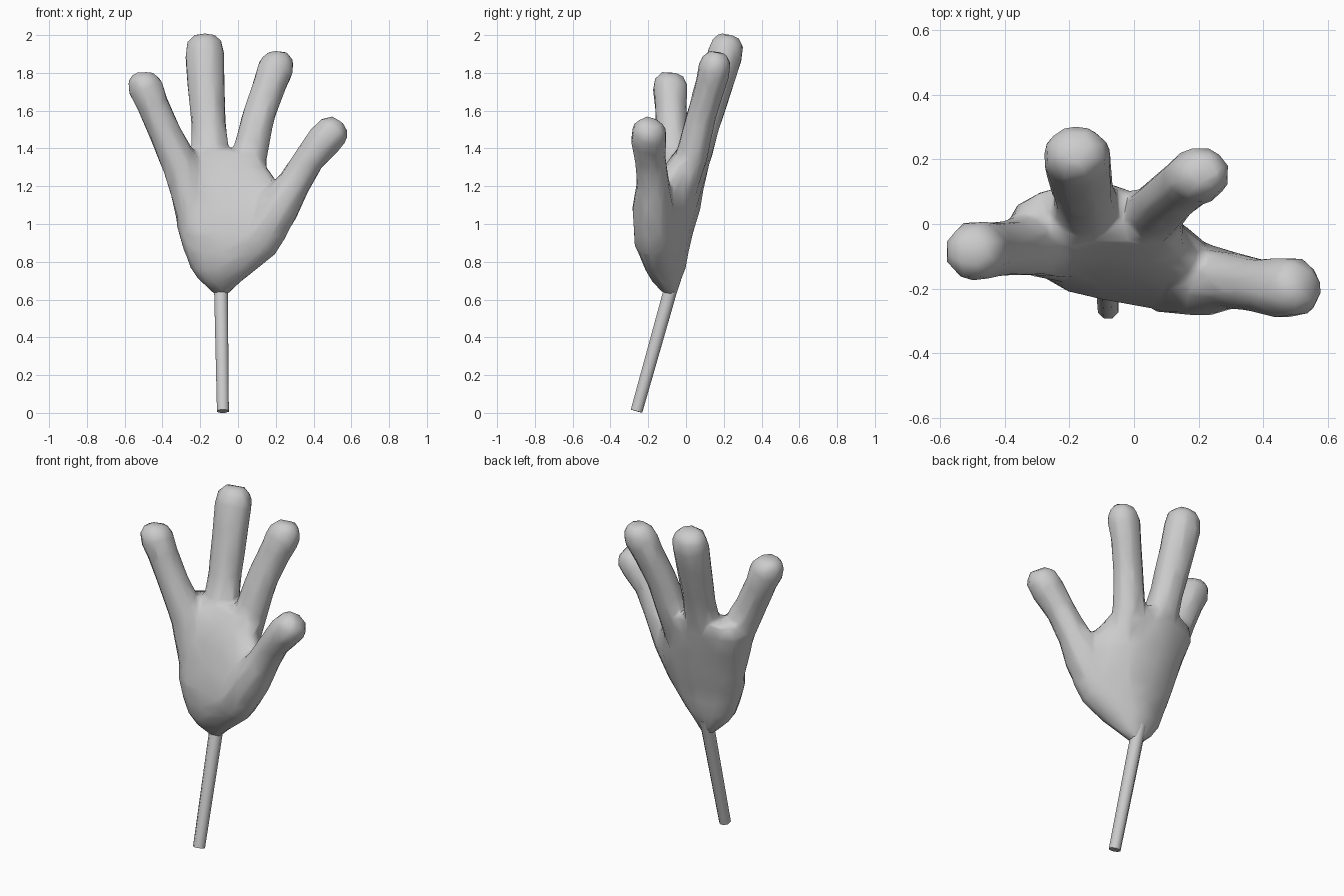
import bpy, bmesh, math
from mathutils import Vector

if "Cube" in bpy.data.objects:
    bpy.data.objects.remove(bpy.data.objects["Cube"])


def loft(name, rings):
    """Mesh from a stack of equal-length closed rings, capped at both ends."""
    bm = bmesh.new()
    loops = [[bm.verts.new(p) for p in r] for r in rings]
    n = len(loops[0])
    for a, b in zip(loops, loops[1:]):
        for i in range(n):
            j = (i + 1) % n
            bm.faces.new((a[i], a[j], b[j], b[i]))
    bm.faces.new(loops[0][::-1])
    bm.faces.new(loops[-1])
    bmesh.ops.recalc_face_normals(bm, faces=bm.faces)
    me = bpy.data.meshes.new(name)
    bm.to_mesh(me)
    bm.free()
    ob = bpy.data.objects.new(name, me)
    bpy.context.collection.objects.link(ob)
    return ob


def tube(name, path, sides=8, depth=1.0):
    """Tapered tube through (x, y, z, radius) points; depth flattens it front to back."""
    pts = [Vector(p[:3]) for p in path]
    rings = []
    for k, p in enumerate(pts):
        t = (pts[min(k + 1, len(pts) - 1)] - pts[max(k - 1, 0)]).normalized()
        u = Vector((0, 1, 0)).cross(t).normalized()
        v = t.cross(u) * depth
        r = path[k][3]
        rings.append([p + r * (math.cos(a) * u + math.sin(a) * v)
                      for a in (math.tau * (i + 0.5) / sides for i in range(sides))])
    return loft(name, rings)


# Palm: elliptical sections (z, centre x, centre y, half width, half depth),
# with the thumb side bent forward
sections = [(0.63, -.09, -.085, .04, .035), (0.70, -.09, -.105, .115, .078),
            (0.76, -.075, -.11, .175, .11), (0.84, -.04, -.11, .24, .125),
            (0.95, -.025, -.10, .295, .14), (1.08, -.025, -.06, .315, .14),
            (1.20, -.07, -.03, .295, .13), (1.31, -.12, .005, .275, .12),
            (1.39, -.13, .035, .23, .09)]
rings = []
for z, cx, cy, rx, ry in sections:
    ring = []
    for i in range(14):
        a = math.tau * i / 14
        x = cx + rx * math.cos(a)
        ring.append((x, cy + ry * math.sin(a) - 0.32 * max(0, x + .03), z))
    rings.append(ring)
palm = loft("hand", rings)

# Fingers, rooted inside the palm
fingers = {
    "little_finger": [(-.20, -.09, .95, .10), (-.29, -.06, 1.28, .107),
                      (-.385, -.075, 1.48, .09), (-.455, -.08, 1.64, .09),
                      (-.488, -.083, 1.72, .10), (-.505, -.084, 1.765, .088),
                      (-.508, -.08, 1.80, .055)],
    "middle_finger": [(-.13, -.07, 1.05, .10), (-.145, .045, 1.36, .108),
                      (-.155, .095, 1.52, .098), (-.17, .165, 1.75, .106),
                      (-.176, .207, 1.90, .111), (-.178, .222, 1.96, .10),
                      (-.18, .232, 2.0, .06)],
    "index_finger": [(.03, -.07, 1.05, .10), (.06, .03, 1.36, .10),
                     (.108, .08, 1.57, .092), (.168, .13, 1.74, .094),
                     (.198, .15, 1.82, .102), (.213, .162, 1.87, .09),
                     (.215, .17, 1.91, .055)],
    "thumb": [(.10, -.165, .90, .115), (.21, -.175, 1.08, .118),
              (.30, -.175, 1.22, .092), (.38, -.19, 1.35, .087),
              (.455, -.197, 1.44, .10), (.51, -.195, 1.50, .095),
              (.54, -.185, 1.535, .055)],
}
for name, path in fingers.items():
    finger = tube(name, path, depth=0.9 if name[:2] in ("mi", "in") else 1.0)
    finger.hide_render = True
    mod = palm.modifiers.new("join_" + name, 'BOOLEAN')
    mod.operation = 'UNION'
    mod.solver = 'EXACT'
    mod.object = finger

# Blend the joints, then reduce to a coarse sculpted surface
mod = palm.modifiers.new("blend", 'REMESH')
mod.mode = 'VOXEL'
mod.voxel_size = 0.018
mod = palm.modifiers.new("soften", 'SMOOTH')
mod.factor = 0.5
mod.iterations = 5
mod = palm.modifiers.new("coarsen", 'DECIMATE')
mod.ratio = 0.06

# Bake the modifiers and drop the finger helpers
deps = bpy.context.evaluated_depsgraph_get()
baked = bpy.data.meshes.new_from_object(palm.evaluated_get(deps))
palm.modifiers.clear()
palm.data = baked
for name in fingers:
    bpy.data.objects.remove(bpy.data.objects[name])

# Leaning stick
stick = tube("stick", [(-.08, -.262, .009, .034), (-.09, -.085, .64, .039),
                       (-.09, -.06, .72, .04)])

for ob in (palm, stick):
    bpy.ops.object.select_all(action='DESELECT')
    ob.select_set(True)
    bpy.context.view_layer.objects.active = ob
    bpy.ops.object.shade_smooth_by_angle(angle=math.radians(60))
